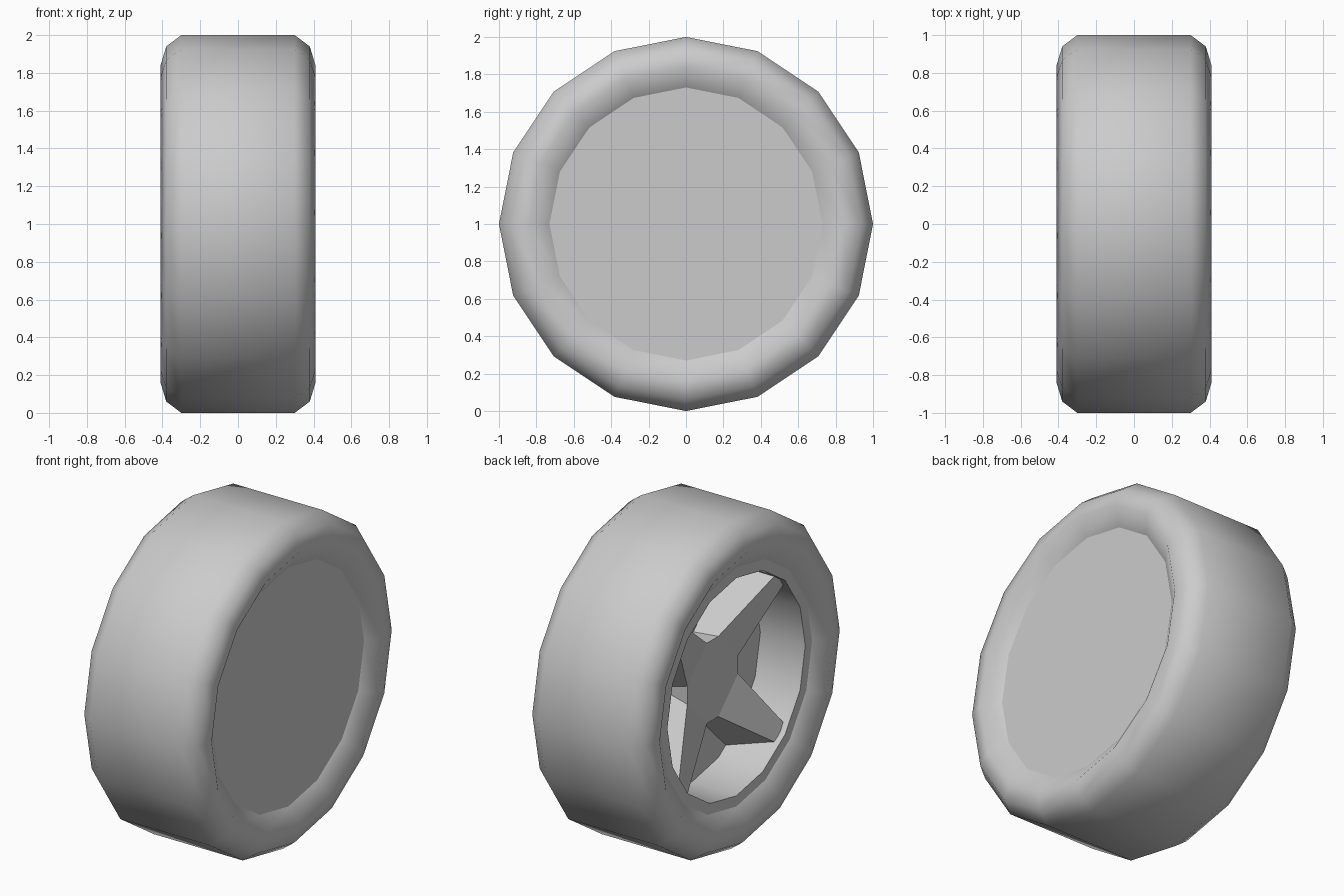
import bpy, bmesh, math

if "Cube" in bpy.data.objects:
    bpy.data.objects.remove(bpy.data.objects["Cube"])

SIDES = 16
CZ = 1.0  # axle height


def finish(bm, name):
    bmesh.ops.recalc_face_normals(bm, faces=bm.faces)
    mesh = bpy.data.meshes.new(name)
    bm.to_mesh(mesh)
    bm.free()
    obj = bpy.data.objects.new(name, mesh)
    bpy.context.collection.objects.link(obj)
    obj.location.z = CZ
    return obj


def lathe(name, profile, cap_ends=False, close=False):
    """Revolve (x, radius) points around the x axis."""
    bm = bmesh.new()
    rings = []
    for x, r in profile:
        rings.append([bm.verts.new((x, r * math.sin(2 * math.pi * i / SIDES),
                                    r * math.cos(2 * math.pi * i / SIDES)))
                      for i in range(SIDES)])
    pairs = list(zip(rings, rings[1:]))
    if close:
        pairs.append((rings[-1], rings[0]))
    for a, b in pairs:
        for i in range(SIDES):
            j = (i + 1) % SIDES
            bm.faces.new((a[i], a[j], b[j], b[i]))
    if cap_ends:
        bm.faces.new(rings[0])
        bm.faces.new(rings[-1])
    return finish(bm, name)


def smooth(obj, angle):
    bpy.ops.object.select_all(action='DESELECT')
    obj.select_set(True)
    bpy.context.view_layer.objects.active = obj
    if angle is None:
        bpy.ops.object.shade_smooth()
    else:
        bpy.ops.object.shade_smooth_by_angle(angle=math.radians(angle))


# Tyre: rounded shoulders, sidewalls dipping in to the rim
half = [(0.34, 0.73), (0.41, 0.84), (0.38, 0.94), (0.30, 1.0)]
tyre = lathe("tyre", half + [(-x, r) for x, r in reversed(half)])
smooth(tyre, None)

# Rim: flat closed disc on +x, deep open well on -x
rim = lathe("rim", [(0.34, 0.73), (-0.34, 0.73), (-0.34, 0.665), (-0.04, 0.66)],
            cap_ends=True)
# the outer drum lies hidden under the tyre
bm = bmesh.new()
bm.from_mesh(rim.data)
drum = [f for f in bm.faces if f.calc_center_median().yz.length > 0.7
        and abs(f.normal.x) < 0.1]
bmesh.ops.delete(bm, geom=drum, context='FACES_ONLY')
bm.to_mesh(rim.data)
bm.free()
smooth(rim, 30)


# Spokes: four tapered arms, wider at the back, leaning out to the rim lip
def star_ring(bm, tip_w, notch_w, notch_r, x_tip, x_notch):
    verts = []
    tip_r = math.sqrt(0.664 ** 2 - tip_w ** 2)
    for k in range(4):
        for ang, along, side, x in ((0, notch_r, -notch_w, x_notch),
                                    (0, notch_r, notch_w, x_notch),
                                    (45, tip_r, -tip_w, x_tip),
                                    (45, tip_r, tip_w, x_tip)):
            a = math.radians(90 * k + ang)
            verts.append(bm.verts.new((x, along * math.cos(a) - side * math.sin(a),
                                       along * math.sin(a) + side * math.cos(a))))
    return verts


bm = bmesh.new()
front = star_ring(bm, 0.06, 0.055, 0.245, -0.305, -0.18)
back = star_ring(bm, 0.165, 0.015, 0.25, -0.04, -0.04)
for i in range(16):
    j = (i + 1) % 16
    bm.faces.new((front[i], front[j], back[j], back[i]))
bm.faces.new([front[i] for i in range(16) if i % 4 < 2])
for k in range(4):
    n = 4 * k
    bm.faces.new((front[n + 1], front[n + 2], front[n + 3], front[(n + 4) % 16]))
finish(bm, "spokes")
